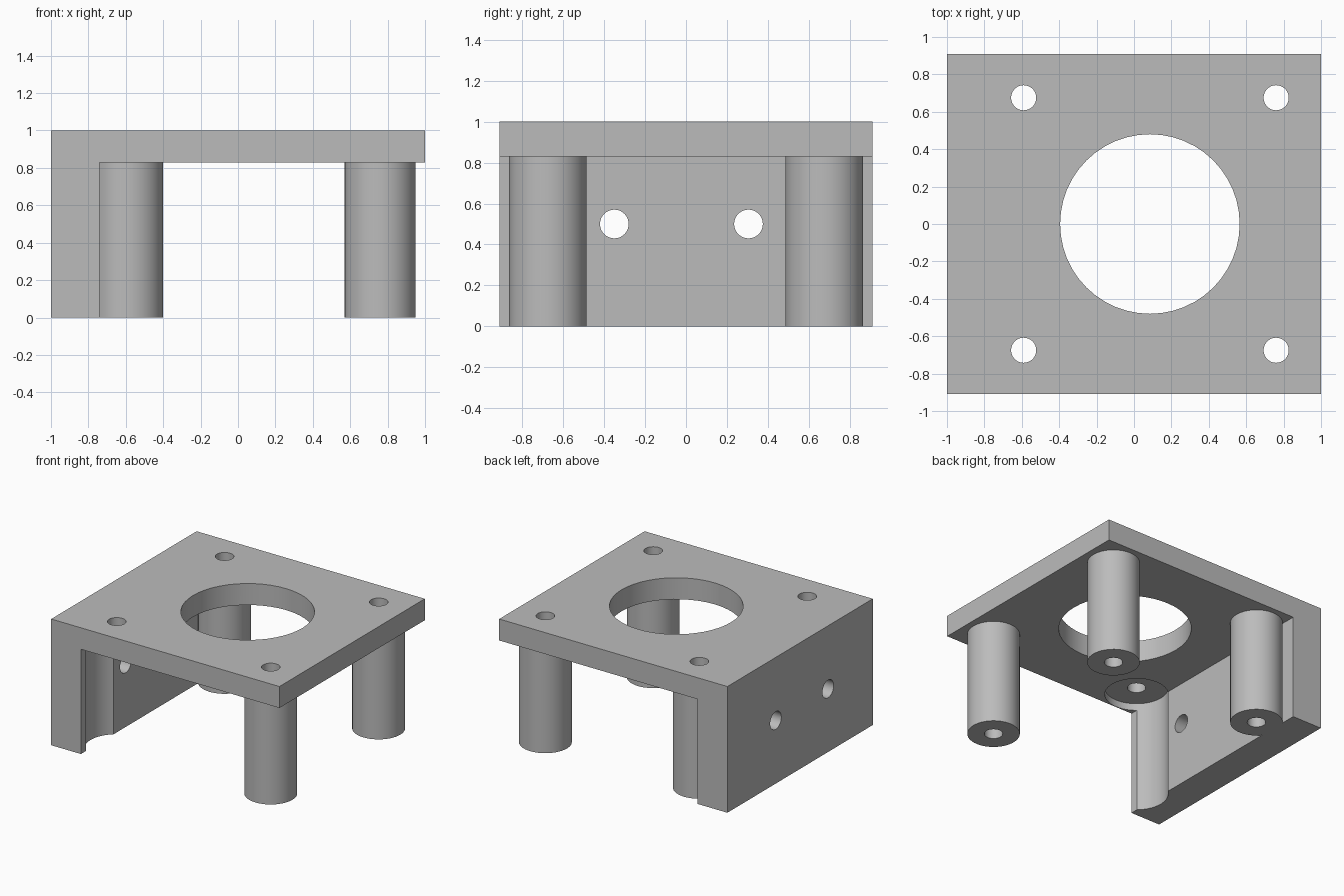
import bpy
import bmesh
import math

cube = bpy.data.objects.get("Cube")
if cube:
    bpy.data.objects.remove(cube, do_unlink=True)

HALF_Y = 0.91
PLATE_Z = 0.83
WALL_X = -0.74
LEG_X = (-0.59, 0.76)
LEG_Y = 0.675
LEG_R = 0.19
SCREW_R = 0.067
SEG = 48

grey = bpy.data.materials.new("plain_grey")
grey.use_nodes = True
grey.diffuse_color = (0.5, 0.5, 0.5, 1)
grey.node_tree.nodes["Principled BSDF"].inputs["Base Color"].default_value = grey.diffuse_color


def activate(obj):
    bpy.ops.object.select_all(action="DESELECT")
    obj.select_set(True)
    bpy.context.view_layer.objects.active = obj


def extrude(name, outline):
    """Extrude an (x, z) outline across the full depth."""
    bm = bmesh.new()
    face = bm.faces.new([bm.verts.new((x, -HALF_Y, z)) for x, z in outline])
    new = bmesh.ops.extrude_face_region(bm, geom=[face])["geom"]
    bmesh.ops.translate(bm, vec=(0, 2 * HALF_Y, 0),
                        verts=[v for v in new if isinstance(v, bmesh.types.BMVert)])
    bmesh.ops.recalc_face_normals(bm, faces=bm.faces)
    mesh = bpy.data.meshes.new(name)
    bm.to_mesh(mesh)
    bm.free()
    obj = bpy.data.objects.new(name, mesh)
    bpy.context.collection.objects.link(obj)
    mesh.materials.append(grey)
    return obj


def cylinder(name, x, y, z0, z1, radius):
    bpy.ops.mesh.primitive_cylinder_add(vertices=SEG, radius=radius, depth=z1 - z0,
                                        location=(x, y, (z0 + z1) / 2))
    obj = bpy.context.object
    obj.name = name
    obj.data.materials.append(grey)
    return obj


def cut(obj, cutter):
    """Subtract a cutter, then discard it."""
    cutter.hide_render = True
    activate(obj)
    mod = obj.modifiers.new("cut", "BOOLEAN")
    mod.operation = "DIFFERENCE"
    mod.solver = "EXACT"
    mod.object = cutter
    bpy.ops.object.modifier_apply(modifier=mod.name)
    bpy.data.objects.remove(cutter, do_unlink=True)


def smooth(obj):
    activate(obj)
    bpy.ops.object.shade_smooth_by_angle(angle=math.radians(30))


# Top plate and side wall as one angled bracket
bracket = extrude("bracket", [(-1, 0), (WALL_X, 0), (WALL_X, PLATE_Z),
                              (1, PLATE_Z), (1, 1), (-1, 1)])

# Large central opening
cut(bracket, cylinder("opening_cutter", 0.085, 0, 0.7, 1.2, 0.48))

# Socket for the absent front leg, biting into the wall and plate
cut(bracket, cylinder("socket_cutter", LEG_X[0], -LEG_Y, -0.2, 0.885, 0.23))

# Screw holes through the plate
for x in LEG_X:
    for y in (-LEG_Y, LEG_Y):
        cut(bracket, cylinder("screw_cutter", x, y, 0.6, 1.2, SCREW_R))

# Mounting holes through the wall
for y in (-0.35, 0.305):
    cutter = cylinder("wall_hole_cutter", -0.9, y, 0.1, 0.9, 0.07)
    cutter.rotation_euler.y = math.pi / 2
    cut(bracket, cutter)
smooth(bracket)

# Three tubular legs
for name, x, y in (("back_right_leg", LEG_X[0], LEG_Y),
                   ("back_left_leg", LEG_X[1], LEG_Y),
                   ("front_left_leg", LEG_X[1], -LEG_Y)):
    leg = cylinder(name, x, y, 0, PLATE_Z, LEG_R)
    cut(leg, cylinder("bore_cutter", x, y, -0.2, 1.2, SCREW_R))
    if x < 0:
        # Trim the part of the leg that lies within the wall
        cut(leg, extrude("wall_trim", [(-1.2, -0.2), (WALL_X, -0.2),
                                       (WALL_X, 1.2), (-1.2, 1.2)]))
    smooth(leg)
